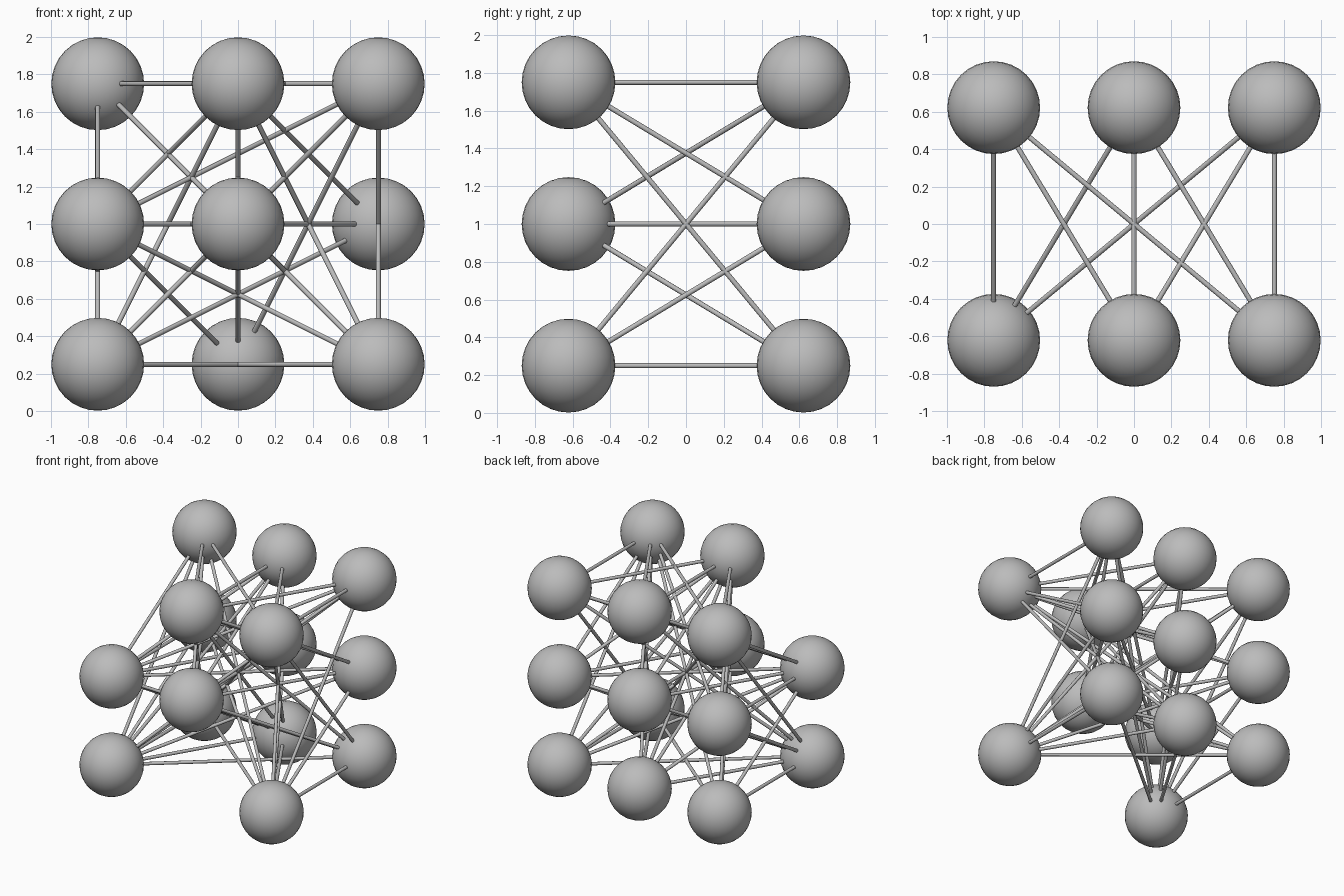
import bpy
from mathutils import Vector

if "Cube" in bpy.data.objects:
    bpy.data.objects.remove(bpy.data.objects["Cube"])

grey = bpy.data.materials.new("mid_grey")
grey.diffuse_color = (0.5, 0.5, 0.5, 1)
grey.use_nodes = True
grey.node_tree.nodes["Principled BSDF"].inputs["Base Color"].default_value = grey.diffuse_color

XS, ZS = (-0.75, 0.0, 0.75), (0.25, 1.0, 1.75)
DEPTH, BALL_R, ROD_R = 0.622, 0.248, 0.0135
# column, row of the gaps in the front layer
GAPS = {(0, 2), (2, 1), (1, 0)}


def finish(name):
    ob = bpy.context.object
    ob.name = name
    ob.data.materials.append(grey)
    bpy.ops.object.shade_smooth_by_angle(angle=0.7)


def ball(name, p):
    bpy.ops.mesh.primitive_uv_sphere_add(segments=32, ring_count=16, radius=BALL_R, location=p)
    finish(name)


def rod(name, a, b):
    # rod runs from just inside one ball to just inside the other
    d = b - a
    length = d.length - 2 * (BALL_R - 0.01)
    bpy.ops.mesh.primitive_cylinder_add(vertices=12, radius=ROD_R, depth=length,
                                        location=(a + b) / 2,
                                        rotation=d.to_track_quat('Z', 'Y').to_euler())
    finish(name)


# two layers of balls
front = [Vector((x, -DEPTH, z)) for i, x in enumerate(XS) for k, z in enumerate(ZS)
         if (i, k) not in GAPS]
back = [Vector((x, DEPTH, z)) for x in XS for z in ZS]
for p in front:
    ball("front_ball", p)
for p in back:
    ball("back_ball", p)

# every front ball is linked to every back ball
for a in front:
    for b in back:
        rod("link_rod", a, b)
